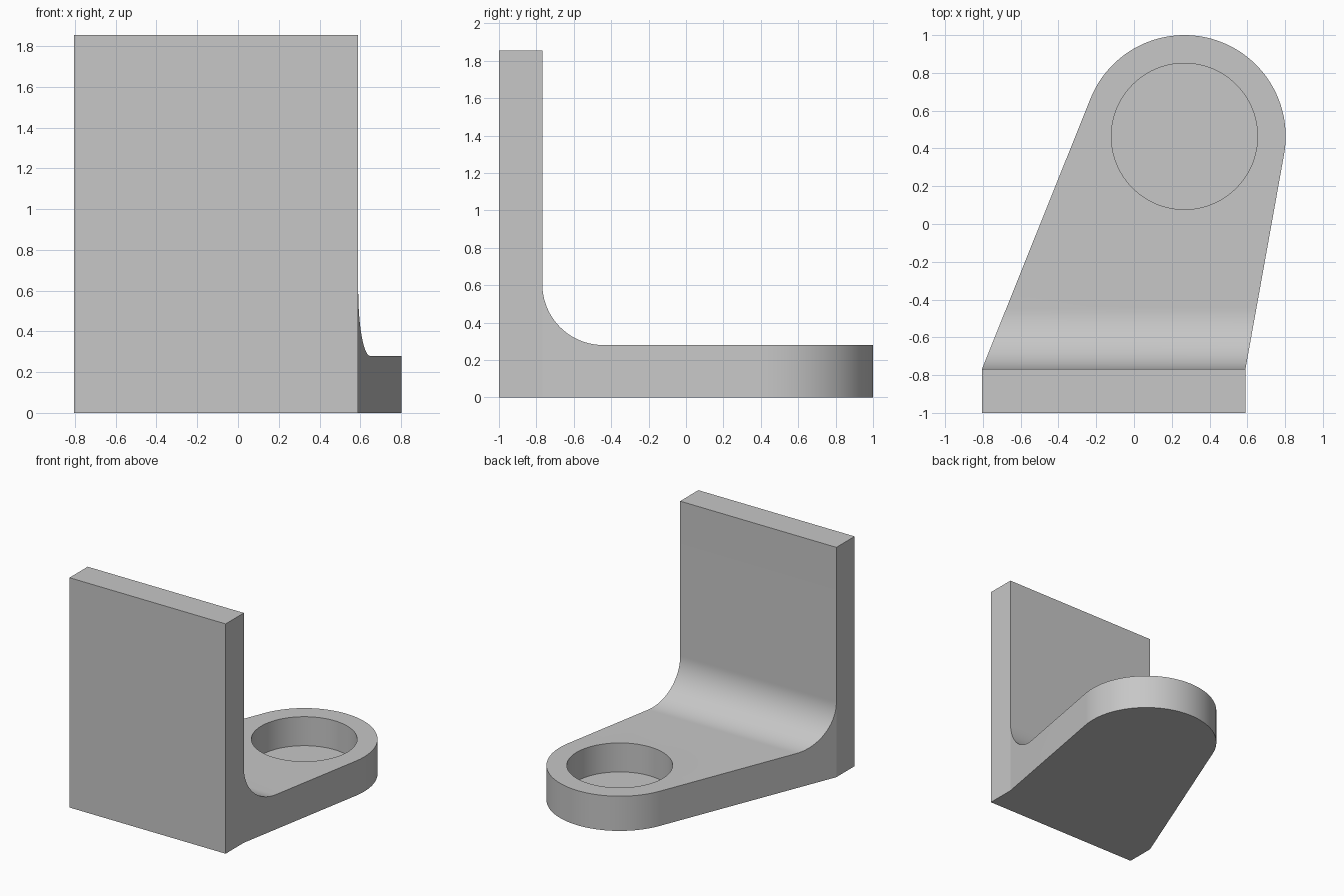
import bpy
import bmesh
from math import atan2, acos, pi, cos, sin, radians
from mathutils import Vector

cube = bpy.data.objects.get("Cube")
if cube:
    bpy.data.objects.remove(cube, do_unlink=True)

# Main dimensions
LEFT, RIGHT = -0.805, 0.59
FRONT, WALL_BACK, BACK = -1.0, -0.768, 1.0
HEIGHT, BASE, FLOOR = 1.855, 0.28, 0.046
FILLET = 0.325
EYE = Vector((0.267, 0.464))
EYE_R, POCKET_R = BACK - EYE.y, 0.387

grey = bpy.data.materials.new("light grey")
grey.use_nodes = True
colour = (0.57, 0.57, 0.57, 1)
grey.diffuse_color = colour
grey.node_tree.nodes["Principled BSDF"].inputs["Base Color"].default_value = colour


def arc(centre, radius, start, end, steps):
    """Points along an arc from start to end angle, both included."""
    angles = [start + (end - start) * i / steps for i in range(steps + 1)]
    return [(centre[0] + radius * cos(a), centre[1] + radius * sin(a)) for a in angles]


def extrude_outline(name, points, direction):
    """Closed solid made by sweeping a 3D outline along a direction."""
    bm = bmesh.new()
    face = bm.faces.new([bm.verts.new(p) for p in points])
    swept = bmesh.ops.extrude_face_region(bm, geom=[face], use_keep_orig=True)
    verts = [v for v in swept["geom"] if isinstance(v, bmesh.types.BMVert)]
    bmesh.ops.translate(bm, verts=verts, vec=direction)
    bmesh.ops.recalc_face_normals(bm, faces=bm.faces)
    mesh = bpy.data.meshes.new(name)
    bm.to_mesh(mesh)
    bm.free()
    mesh.materials.append(grey)
    obj = bpy.data.objects.new(name, mesh)
    bpy.context.collection.objects.link(obj)
    return obj


def apply_boolean(target, cutter, operation):
    mod = target.modifiers.new(operation.title(), "BOOLEAN")
    mod.operation, mod.solver, mod.object = operation, "EXACT", cutter
    bpy.context.view_layer.objects.active = target
    bpy.ops.object.modifier_apply(modifier=mod.name)
    bpy.data.objects.remove(cutter, do_unlink=True)


def tangent_angle(corner, side):
    """Angle on the rounded end where the edge from a corner touches it."""
    d = Vector(corner) - EYE
    return atan2(d.y, d.x) + side * acos(EYE_R / d.length)


# L-shaped side profile with the concave fillet, swept across the width
profile = [(FRONT, 0), (BACK + 0.1, 0), (BACK + 0.1, BASE)]
profile += arc((WALL_BACK + FILLET, BASE + FILLET), FILLET, -pi / 2, -pi, 32)
profile += [(WALL_BACK, HEIGHT), (FRONT, HEIGHT)]
bracket = extrude_outline("angle_bracket", [(-1, y, z) for y, z in profile], (2, 0, 0))

# Plan outline: wall foot, tapering sides and rounded end
right_corner, left_corner = (RIGHT, WALL_BACK), (LEFT, WALL_BACK)
start = tangent_angle(right_corner, 1)
end = tangent_angle(left_corner, -1) + 2 * pi
plan = [(LEFT, FRONT), (RIGHT, FRONT), right_corner]
plan += arc(EYE, EYE_R, start, end, 72) + [left_corner]
plan_solid = extrude_outline("plan_cutter", [(x, y, -0.2) for x, y in plan], (0, 0, 2.4))
apply_boolean(bracket, plan_solid, "INTERSECT")

# Round blind pocket in the end of the base
ring = arc(EYE, POCKET_R, 0, 2 * pi, 96)[:-1]
pocket = extrude_outline("pocket_cutter", [(x, y, FLOOR) for x, y in ring], (0, 0, 0.5))
apply_boolean(bracket, pocket, "DIFFERENCE")

# Smooth curved faces, crisp corners
bpy.ops.object.select_all(action="DESELECT")
bracket.select_set(True)
bpy.context.view_layer.objects.active = bracket
bpy.ops.object.shade_smooth_by_angle(angle=radians(10))
